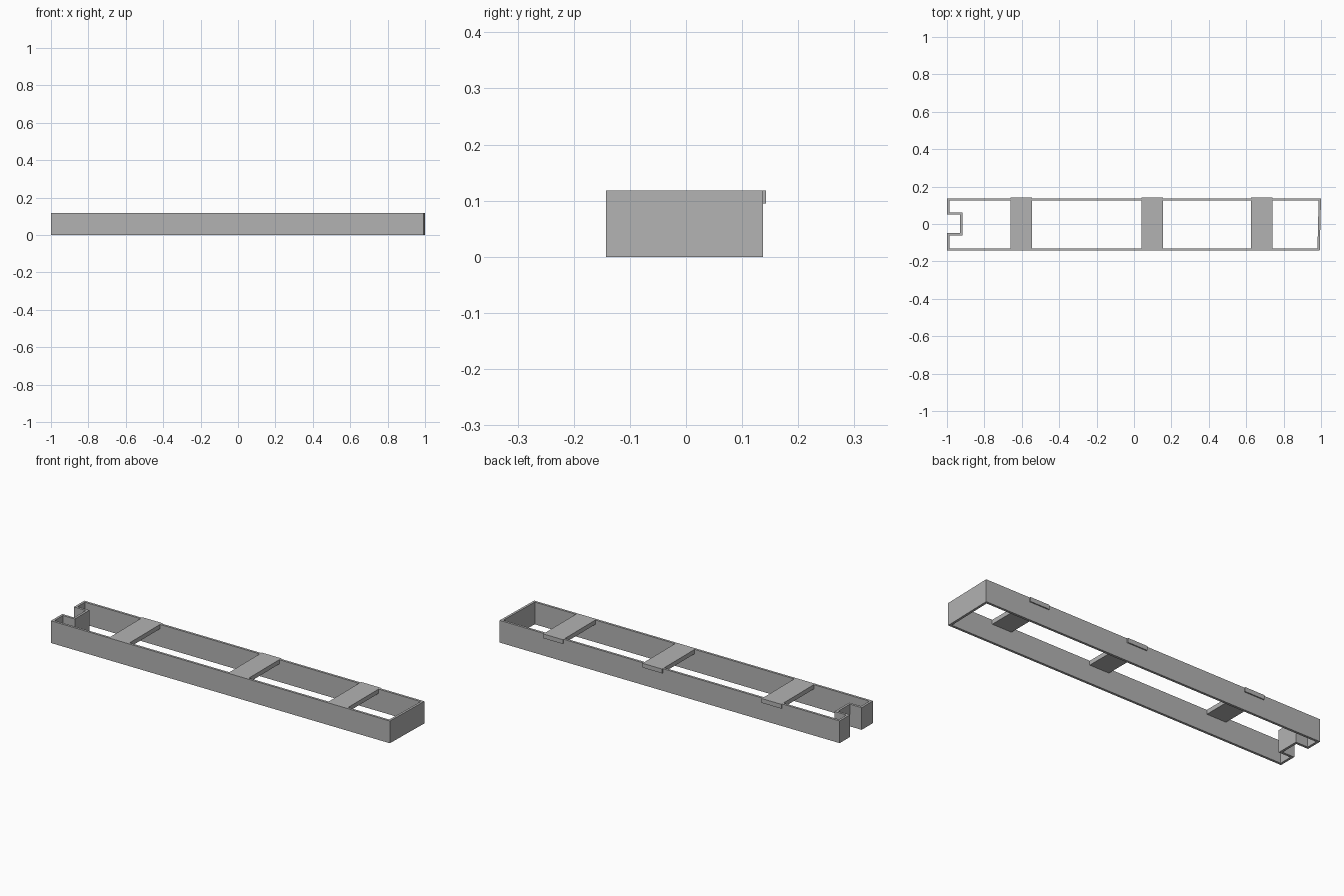
import bpy
import bmesh
from mathutils import Vector

if "Cube" in bpy.data.objects:
    bpy.data.objects.remove(bpy.data.objects["Cube"], do_unlink=True)

HEIGHT = 0.118
WALL = 0.0125
FRONT, BACK = -0.143, 0.137

grey = bpy.data.materials.new("plain grey")
grey.use_nodes = True
colour = (0.45, 0.45, 0.45, 1)
grey.diffuse_color = colour
grey.node_tree.nodes["Principled BSDF"].inputs["Base Color"].default_value = colour


def make_object(name, bm):
    bmesh.ops.recalc_face_normals(bm, faces=bm.faces)
    mesh = bpy.data.meshes.new(name)
    bm.to_mesh(mesh)
    bm.free()
    mesh.materials.append(grey)
    obj = bpy.data.objects.new(name, mesh)
    bpy.context.collection.objects.link(obj)
    return obj


def inset(points, distance):
    """Mitred inward offset of a counter-clockwise outline."""
    result = []
    for i, p in enumerate(points):
        a = (p - points[i - 1]).normalized()
        b = (points[(i + 1) % len(points)] - p).normalized()
        na, nb = Vector((-a.y, a.x)), Vector((-b.y, b.x))
        result.append(p + (na + nb) * distance / (1 + na.dot(nb)))
    return result


# Frame: thin wall following the outline, with a square notch in the left-hand end
outline = [Vector(p) for p in (
    (-1, FRONT), (0.993, FRONT), (1, BACK), (-1, BACK),
    (-1, 0.05), (-0.93, 0.05), (-0.93, -0.048), (-1, -0.048))]
bm = bmesh.new()
outer = [bm.verts.new((p.x, p.y, 0)) for p in outline]
inner = [bm.verts.new((p.x, p.y, 0)) for p in inset(outline, WALL)]
for i in range(len(outer)):
    j = (i + 1) % len(outer)
    bm.faces.new((outer[i], outer[j], inner[j], inner[i]))
top = bmesh.ops.extrude_face_region(bm, geom=bm.faces[:], use_keep_orig=True)["geom"]
bmesh.ops.translate(bm, vec=(0, 0, HEIGHT),
                    verts=[v for v in top if isinstance(v, bmesh.types.BMVert)])
make_object("wall_frame", bm)

# Cross slats: flush with the rim, poking slightly through the back wall
slat_front, slat_back, slat_bottom = FRONT + WALL, 0.143, 0.095
for name, x in (("right", -0.603), ("middle", 0.098), ("left", 0.682)):
    bm = bmesh.new()
    bmesh.ops.create_cube(bm, size=1)
    bmesh.ops.scale(bm, vec=(0.115, slat_back - slat_front, HEIGHT - slat_bottom), verts=bm.verts)
    bmesh.ops.translate(bm, verts=bm.verts, vec=(
        x, (slat_front + slat_back) / 2, (HEIGHT + slat_bottom) / 2))
    make_object("cross_slat_" + name, bm)
